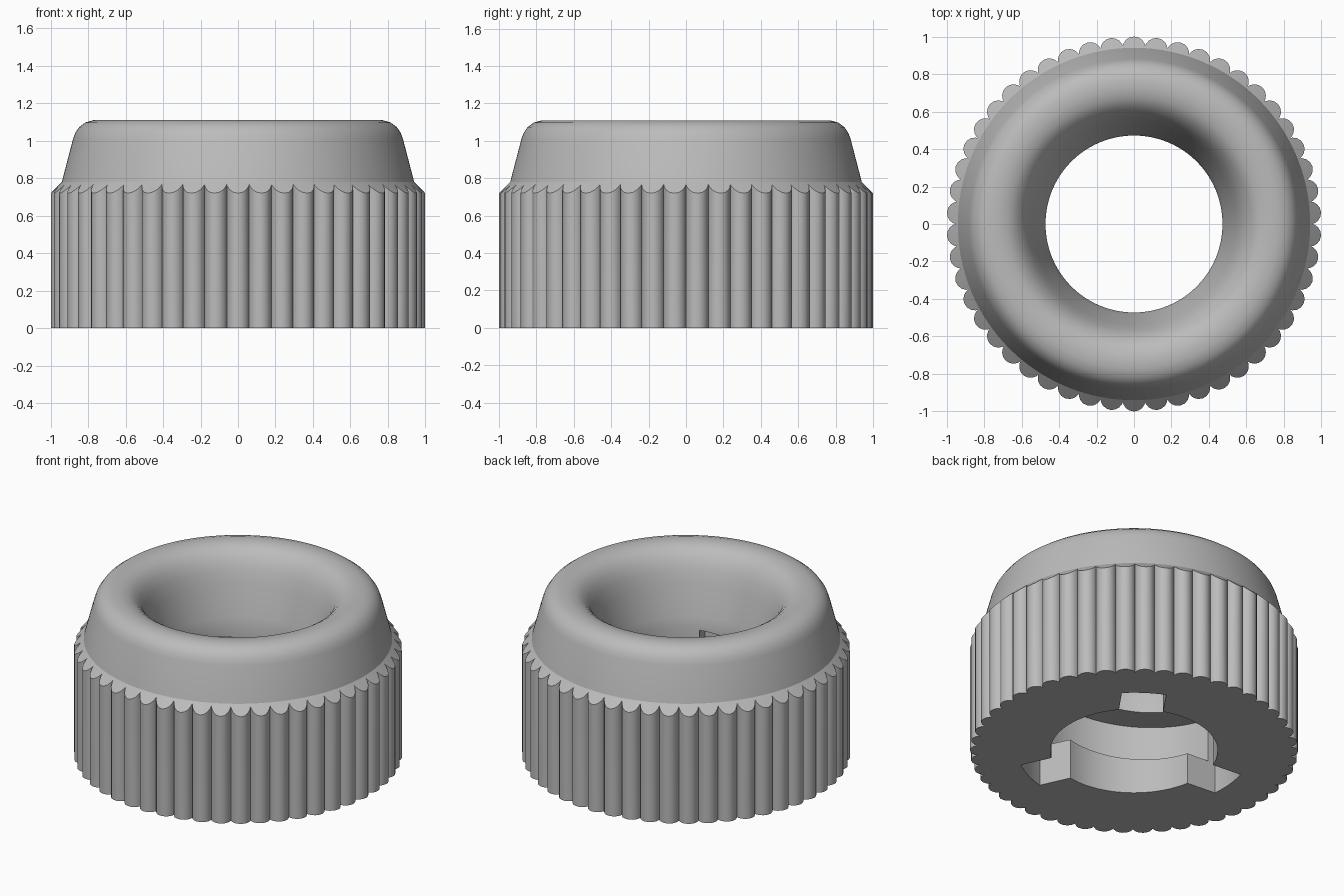
import bpy
import bmesh
import math

old = bpy.data.objects.get("Cube")
if old:
    bpy.data.objects.remove(old, do_unlink=True)

RIBS, STEPS = 50, 8
RIB_CENTRE, RIB_RADIUS = 0.939, 0.061
NOTCHES = [55, 175, 295]

grey = bpy.data.materials.new("plain grey")
grey.use_nodes = True
grey.diffuse_color = (0.5, 0.5, 0.5, 1)
grey.node_tree.nodes["Principled BSDF"].inputs["Base Color"].default_value = grey.diffuse_color


def make_object(name, bm):
    bmesh.ops.recalc_face_normals(bm, faces=bm.faces)
    mesh = bpy.data.meshes.new(name)
    bm.to_mesh(mesh)
    bm.free()
    mesh.materials.append(grey)
    obj = bpy.data.objects.new(name, mesh)
    bpy.context.collection.objects.link(obj)
    return obj


def polar(r, a, z):
    return (r * math.cos(a), r * math.sin(a), z)


def skin(bm, loops, closed):
    """Join neighbouring closed cross-sections with quads."""
    n = len(loops[0])
    pairs = list(zip(loops, loops[1:]))
    if closed:
        pairs.append((loops[-1], loops[0]))
    for p, q in pairs:
        for i in range(n):
            j = (i + 1) % n
            bm.faces.new((p[i], p[j], q[j], q[i]))
    if not closed:
        bm.faces.new(loops[0])
        bm.faces.new(loops[-1][::-1])


# Turned section above the ribs: shoulder, rounded rim, funnel, throat, bore
PROFILE = [
    (0.94, 0.78), (0.88, 1.01), (0.868, 1.042), (0.847, 1.073), (0.815, 1.097),
    (0.77, 1.11), (0.72, 1.11), (0.67, 1.1), (0.63, 1.075), (0.595, 1.035),
    (0.567, 0.98), (0.54, 0.9), (0.51, 0.79), (0.485, 0.7), (0.472, 0.64),
    (0.472, 0.5), (0.51, 0.45), (0.51, 0),
]

# Ribbed ring: one cross-section per angle, with a scalloped outside
bm = bmesh.new()
sections = []
half = math.pi / RIBS
for k in range(RIBS):
    for s in range(STEPS):
        off = half * math.sin((2 * s / STEPS - 1) * math.pi / 2)
        a = math.pi / 2 + 2 * half * k + off
        d = RIB_CENTRE
        r = d * math.cos(off) + math.sqrt(RIB_RADIUS ** 2 - (d * math.sin(off)) ** 2)
        pts = [(r, 0), (r, 1.72 - r)] + PROFILE
        sections.append([bm.verts.new(polar(pr, a, pz)) for pr, pz in pts])
skin(bm, sections, True)
ring = make_object("ribbed_ring", bm)


# Cutter for a straight entry notch open at the bottom
def notch_cutter(a):
    bm = bmesh.new()
    outline = [(0.3, -0.135)]
    outline += [(0.71 * math.cos(t), 0.71 * math.sin(t))
                for t in [math.radians(11 * i / 4) for i in range(-4, 5)]]
    outline += [(0.3, 0.135)]
    loops = []
    for z in (-0.1, 0.44):
        loops.append([bm.verts.new((x * math.cos(a) - y * math.sin(a),
                                    x * math.sin(a) + y * math.cos(a), z))
                      for x, y in outline])
    skin(bm, loops, False)
    return make_object("notch_cutter", bm)


# Cutter for a sloping locking channel that runs to the next notch
def channel_cutter(a):
    bm = bmesh.new()
    loops = []
    count = 30
    for i in range(count + 1):
        t = i / count
        ang = a - math.radians(119.5) * t
        low, high = 0.28 - 0.08 * t, 0.62 - 0.13 * t
        loops.append([bm.verts.new(polar(r, ang, z)) for r, z in
                      ((0.3, low), (0.66, low), (0.66, high), (0.3, high))])
    skin(bm, loops, False)
    return make_object("channel_cutter", bm)


for deg in NOTCHES:
    for make in (notch_cutter, channel_cutter):
        cutter = make(math.radians(deg))
        cutter.hide_render = True
        cutter.hide_viewport = True
        mod = ring.modifiers.new(cutter.name, "BOOLEAN")
        mod.operation = "DIFFERENCE"
        mod.solver = "EXACT"
        mod.object = cutter

# Bake the cuts, remove the cutters, then smooth the curved faces
bpy.context.view_layer.update()
graph = bpy.context.evaluated_depsgraph_get()
baked = bpy.data.meshes.new_from_object(ring.evaluated_get(graph))
ring.modifiers.clear()
ring.data = baked
for obj in list(bpy.data.objects):
    if "_cutter" in obj.name:
        bpy.data.objects.remove(obj, do_unlink=True)

bpy.ops.object.select_all(action="DESELECT")
ring.select_set(True)
bpy.context.view_layer.objects.active = ring
bpy.ops.object.shade_smooth_by_angle(angle=math.radians(28))
